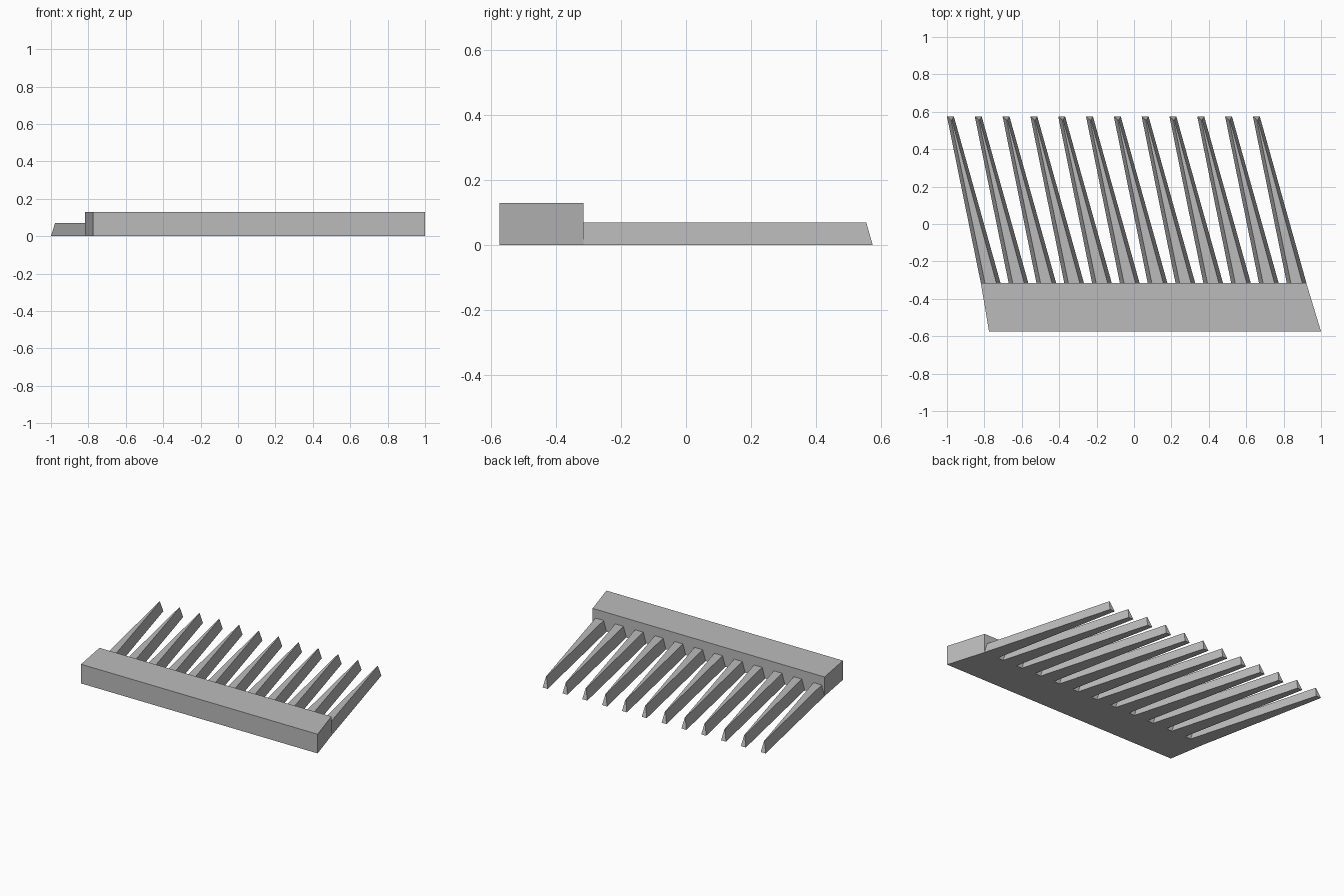
import bpy

cube = bpy.data.objects.get("Cube")
if cube:
    bpy.data.objects.remove(cube, do_unlink=True)

grey = bpy.data.materials.new("plain_grey")
grey.use_nodes = True
colour = (0.5, 0.5, 0.5, 1)
grey.diffuse_color = colour
grey.node_tree.nodes["Principled BSDF"].inputs["Base Color"].default_value = colour


def block(name, bottom, top, height):
    """Solid between two counter-clockwise quads, at z = 0 and z = height."""
    verts = [(x, y, 0) for x, y in bottom] + [(x, y, height) for x, y in top]
    faces = [(3, 2, 1, 0), (4, 5, 6, 7)]
    faces += [(i, (i + 1) % 4, (i + 1) % 4 + 4, i + 4) for i in range(4)]
    mesh = bpy.data.meshes.new(name)
    mesh.from_pydata(verts, [], faces)
    mesh.materials.append(grey)
    obj = bpy.data.objects.new(name, mesh)
    bpy.context.collection.objects.link(obj)
    return obj


FRONT, ROOT, TIP = -0.575, -0.315, 0.575

# Thick slanted spine along the front
outline = [(-0.775, FRONT), (1.0, FRONT), (0.921, ROOT), (-0.819, ROOT)]
block("spine", outline, outline, 0.13)

# Tapered tooth with sloping sides and a bevelled tip, repeated along the spine
teeth = block(
    "teeth",
    [(-0.819, ROOT), (-0.714, ROOT), (-0.963, TIP), (-1.0, TIP)],
    [(-0.797, ROOT), (-0.736, ROOT), (-0.974, TIP - 0.02), (-0.978, TIP - 0.02)],
    0.07,
)
row = teeth.modifiers.new("tooth_row", "ARRAY")
row.count = 12
row.use_relative_offset = False
row.use_constant_offset = True
row.constant_offset_displace = (0.1487, 0, 0)
